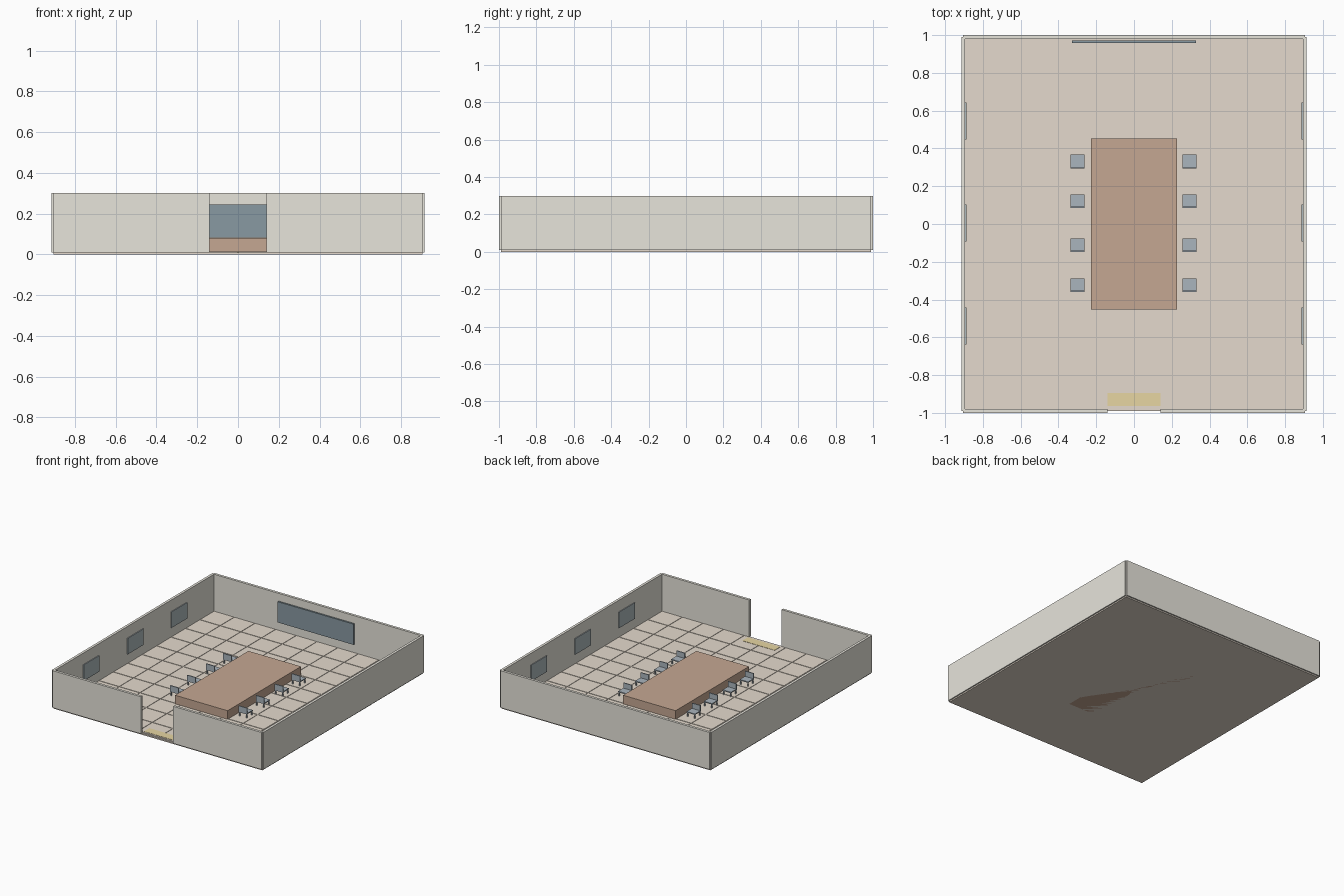
import bpy, bmesh
from mathutils import Matrix, Vector

if "Cube" in bpy.data.objects:
    bpy.data.objects.remove(bpy.data.objects["Cube"])


def material(name, rgb):
    m = bpy.data.materials.new(name)
    m.diffuse_color = (*rgb, 1)
    m.use_nodes = True
    m.node_tree.nodes["Principled BSDF"].inputs["Base Color"].default_value = m.diffuse_color
    return m


WALL = material("wall_paint", (0.80, 0.78, 0.71))
TILE = material("tile", (0.78, 0.70, 0.61))
WOOD = material("wood", (0.56, 0.39, 0.29))
BLUE = material("chair_blue", (0.40, 0.46, 0.51))
GLASS = material("window_glass", (0.42, 0.49, 0.51))
DARK = material("screen_dark", (0.25, 0.32, 0.36))
YELLOW = material("mat_yellow", (0.80, 0.67, 0.36))


def add_box(bm, lo, hi):
    lo, hi = Vector(lo), Vector(hi)
    mat = Matrix.Translation((lo + hi) / 2) @ Matrix.Diagonal((*(hi - lo), 1))
    bmesh.ops.create_cube(bm, size=1, matrix=mat)


def boxes(name, mat, parts):
    bm = bmesh.new()
    for lo, hi in parts:
        add_box(bm, lo, hi)
    mesh = bpy.data.meshes.new(name)
    bm.to_mesh(mesh)
    bm.free()
    mesh.materials.append(mat)
    ob = bpy.data.objects.new(name, mesh)
    bpy.context.collection.objects.link(ob)
    return ob


W, D, T, H = 0.904, 0.99, 0.01, 0.30   # half width, half depth, half wall, height
FLOOR, TOP = 0.010, 0.013              # slab top, tile top
DOOR = 0.14

# Floor slab with a grid of raised tiles
boxes("floor_slab", TILE, [((-W, -D, 0), (W, D, FLOOR))])
nx, ny, gap = 10, 11, 0.003
px, py = 2 * (W - T) / nx, 2 * (D - T) / ny
boxes("floor_tiles", TILE, [
    ((-W + T + i * px + gap, -D + T + j * py + gap, FLOOR - 0.002),
     (-W + T + (i + 1) * px - gap, -D + T + (j + 1) * py - gap, TOP))
    for i in range(nx) for j in range(ny)])

# Walls, front one split by the doorway
boxes("back_wall", WALL, [((-W, D - T, FLOOR), (W, D + T, H))])
for side, s in (("left", -1), ("right", 1)):
    x0, x1 = sorted((s * DOOR, s * W))
    boxes(f"front_wall_{side}", WALL, [((x0, -D - T, FLOOR), (x1, -D + T, H))])
    boxes(f"{side}_wall", WALL, [((s * W - T, -D, FLOOR), (s * W + T, D, H))])
    # Window panes on the inside of the side walls
    for k, y in enumerate((-0.54, 0.005, 0.545)):
        xa, xb = sorted((s * (W - T + 0.002), s * (W - T - 0.006)))
        boxes(f"{side}_window_{k + 1}", GLASS,
              [((xa, y - 0.097, 0.085), (xb, y + 0.097, 0.21))])

# Wall screen, door mat and solid table
boxes("wall_screen", DARK, [((-0.328, 0.958, 0.083), (0.328, 0.971, 0.245))])
boxes("door_mat", YELLOW, [((-DOOR, -0.963, FLOOR), (DOOR, -0.895, TOP + 0.002))])
boxes("table", WOOD, [((-0.227, -0.453, 0), (0.227, 0.453, 0.08))])


# Chairs, all with the backrest on the front side
def chair(name, x, y):
    r, leg = 0.036, 0.007
    boxes(name + "_seat", BLUE, [((x - r, y - r, 0.043), (x + r, y + r, 0.051))])
    boxes(name + "_backrest", BLUE,
          [((x - r, y - r, 0.051), (x + r, y - r + 0.008, 0.092))])
    legs = []
    for sx in (-1, 1):
        for sy in (-1, 1):
            cx, cy = x + sx * (r - leg / 2 - 0.002), y + sy * (r - leg / 2 - 0.002)
            legs.append(((cx - leg / 2, cy - leg / 2, FLOOR),
                         (cx + leg / 2, cy + leg / 2, 0.043)))
    boxes(name + "_legs", BLUE, legs)


for side, x in (("left", -0.299), ("right", 0.294)):
    for k, y in enumerate((-0.325, -0.113, 0.12, 0.331)):
        chair(f"{side}_chair_{k + 1}", x, y)
